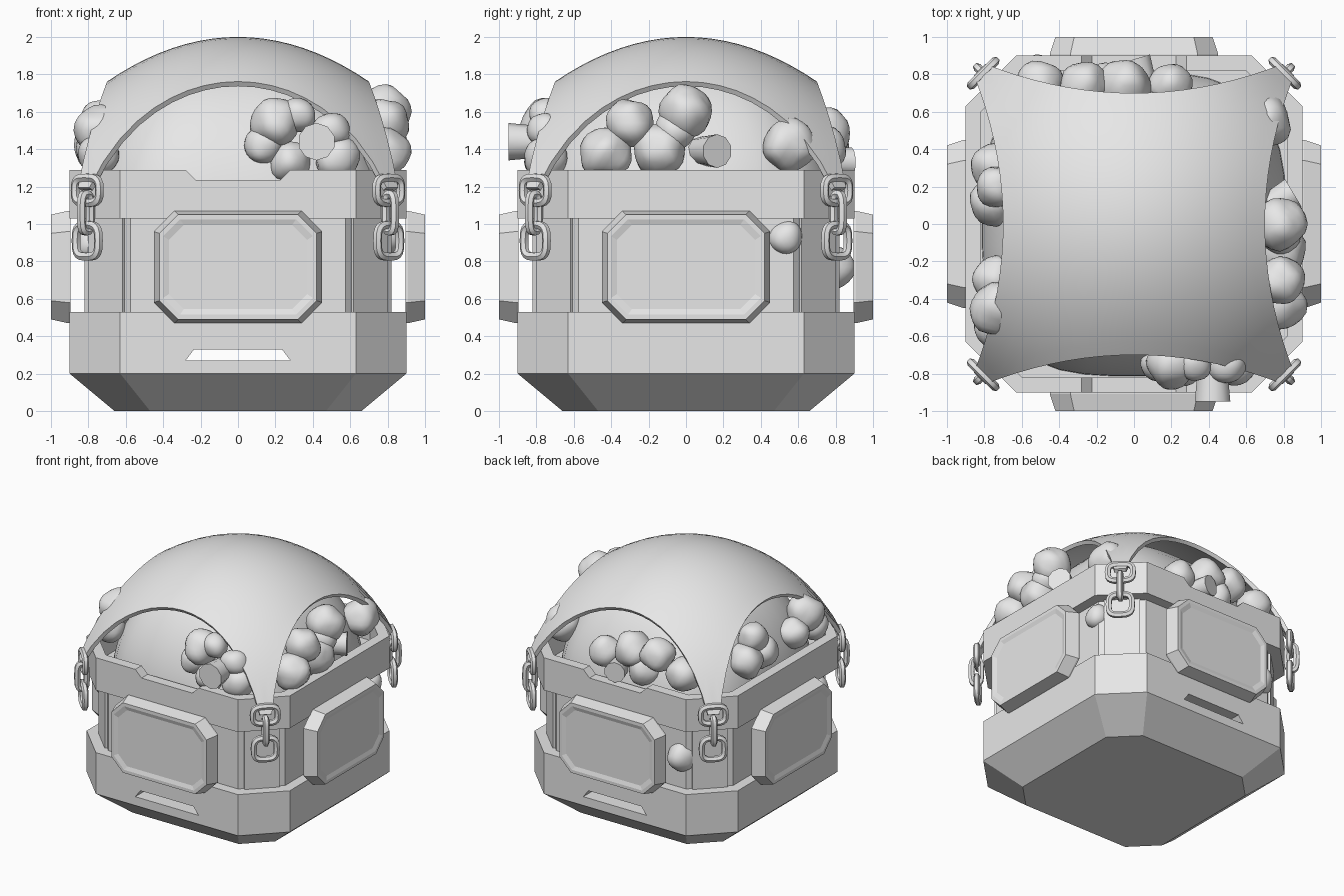
import bpy, bmesh, math
from mathutils import Matrix, Vector, noise

cube = bpy.data.objects.get("Cube")
if cube:
    bpy.data.objects.remove(cube, do_unlink=True)

grey = bpy.data.materials.new("plain grey")
grey.use_nodes = True
grey.diffuse_color = (0.8, 0.8, 0.8, 1)
grey.node_tree.nodes["Principled BSDF"].inputs["Base Color"].default_value = (0.8, 0.8, 0.8, 1)


def finish(bm, name, smooth=None):
    bmesh.ops.recalc_face_normals(bm, faces=bm.faces)
    mesh = bpy.data.meshes.new(name)
    bm.to_mesh(mesh)
    bm.free()
    mesh.materials.append(grey)
    obj = bpy.data.objects.new(name, mesh)
    bpy.context.collection.objects.link(obj)
    if smooth:
        activate(obj)
        bpy.ops.object.shade_smooth_by_angle(angle=math.radians(smooth))
    return obj


def activate(obj):
    bpy.ops.object.select_all(action='DESELECT')
    obj.select_set(True)
    bpy.context.view_layer.objects.active = obj


def turn(k):
    """Quarter turns from the front side."""
    return Matrix.Rotation(k * math.pi / 2, 4, 'Z')


def octagon(hx, hy, c):
    quarter = [(hx, hy - c), (hx - c, hy)]
    half = quarter + [(-x, y) for x, y in reversed(quarter)]
    return half + [(-x, -y) for x, y in half]


def loft(name, rings, matrix=Matrix()):
    """Capped solid through chamfered rectangles (height, half x, half y, chamfer)."""
    bm = bmesh.new()
    loops = [[bm.verts.new((x, y, z)) for x, y in octagon(hx, hy, c)]
             for z, hx, hy, c in rings]
    for a, b in zip(loops, loops[1:]):
        for i in range(8):
            j = (i + 1) % 8
            bm.faces.new((a[i], a[j], b[j], b[i]))
    bm.faces.new(loops[0])
    bm.faces.new(loops[-1])
    bm.transform(matrix)
    return finish(bm, name)


def cut_through(obj, low, high, z0, z1):
    """Cut a trapezoid opening from front to back."""
    bm = bmesh.new()
    outline = [(-low, z0), (low, z0), (high, z1), (-high, z1)]
    face = bm.faces.new([bm.verts.new((x, -2, z)) for x, z in outline])
    new = bmesh.ops.extrude_face_region(bm, geom=[face])["geom"]
    verts = [v for v in new if isinstance(v, bmesh.types.BMVert)]
    bmesh.ops.translate(bm, verts=verts, vec=(0, 4, 0))
    cutter = finish(bm, "cutter")
    cutter.hide_render = True
    mod = obj.modifiers.new("cut", 'BOOLEAN')
    mod.operation, mod.object, mod.solver = 'DIFFERENCE', cutter, 'EXACT'
    activate(obj)
    bpy.ops.object.modifier_apply(modifier="cut")
    bpy.data.objects.remove(cutter, do_unlink=True)


# Crate: tapered base with a slot, recessed wall, rim with a notch
base = loft("crate_base", [(0, .66, .66, .19), (.2, .9, .9, .27), (.53, .9, .9, .27)])
cut_through(base, .28, .235, .27, .33)
loft("crate_wall", [(.5, .82, .82, .245), (1.06, .82, .82, .245)])
rim = loft("crate_rim", [(1.03, .8, .8, .22), (1.03, .9, .9, .27), (1.29, .9, .9, .27),
                         (1.29, .82, .82, .223), (1.1, .82, .82, .223)])
cut_through(rim, .225, .29, 1.235, 1.3)

# Side panels and corner posts
stand = Matrix.Translation((0, 0, .77)) @ Matrix.Rotation(math.pi / 2, 4, 'X')
for k, side in enumerate(("front", "left", "back", "right")):
    loft(side + "_panel", [(.895, .45, .3, .11), (.91, .45, .3, .11), (1, .42, .28, .1),
                           (1, .4, .255, .09), (.99, .37, .225, .08)], turn(k) @ stand)
    bm = bmesh.new()
    bmesh.ops.create_cube(bm, size=1)
    place = Matrix.Translation((0, -.985, .78)) @ Matrix.Diagonal((.26, .04, .51, 1))
    bm.transform(turn(k + .5) @ place)
    finish(bm, "corner_post_" + side)


# Cloth cover: sagging square with concave edges and clipped corners
bm = bmesh.new()
bmesh.ops.create_grid(bm, x_segments=20, y_segments=20, size=1)
for v in bm.verts:
    u, w = v.co.x, v.co.y
    x, y = u * (.7 + .2 * w * w), w * (.7 + .2 * u * u)
    v.co = (x, y, 2 - .486 * (x * x + y * y) - .65 * (x * y) ** 4)
for k in range(4):
    out = turn(k + .5) @ Vector((0, -1, 0))
    bmesh.ops.bisect_plane(bm, geom=bm.verts[:] + bm.edges[:] + bm.faces[:],
                           plane_co=out * 1.167, plane_no=out, clear_outer=True)
cover = finish(bm, "cloth_cover")
if cover.data.polygons[0].normal.z < 0:
    cover.data.flip_normals()
mod = cover.modifiers.new("thickness", 'SOLIDIFY')
mod.thickness, mod.offset = .03, -1
activate(cover)
bpy.ops.object.modifier_apply(modifier="thickness")
bpy.ops.object.shade_smooth_by_angle(angle=math.radians(40))

# Mound under the cover, squarish in plan
bm = bmesh.new()
bmesh.ops.create_uvsphere(bm, u_segments=40, v_segments=20, radius=1)
bmesh.ops.bisect_plane(bm, geom=bm.verts[:] + bm.edges[:] + bm.faces[:],
                       plane_co=(0, 0, 0), plane_no=(0, 0, -1), clear_outer=True)
for v in bm.verts:
    x, y = v.co.xy
    r = (abs(x) ** 3 + abs(y) ** 3) ** (1 / 3)
    s = .82 * math.hypot(x, y) / r if r > 1e-6 else .82
    v.co = (x * s, y * s, 1 + .93 * v.co.z)
finish(bm, "mound", 60)

# Chains: two flat rings joined by an upright link at each corner
def ring(name, half_w, half_h, z, k, upright=False):
    curve = bpy.data.curves.new(name, 'CURVE')
    curve.dimensions = '3D'
    curve.bevel_depth, curve.bevel_resolution = .024, 1
    line = curve.splines.new('POLY')
    line.points.add(19)
    line.use_cyclic_u = True
    for i, p in enumerate(line.points):
        c, s = math.cos(i * math.pi / 10), math.sin(i * math.pi / 10)
        w = half_w * math.copysign(abs(c) ** .6, c)
        h = half_h * math.copysign(abs(s) ** .6, s)
        co = (0, w - 1.15, h + z) if upright else (w, -1.14, h + z)
        p.co = (turn(k + .5) @ Vector(co)).to_4d()
    obj = bpy.data.objects.new(name, curve)
    bpy.context.collection.objects.link(obj)
    curve.materials.append(grey)
    activate(obj)
    bpy.ops.object.convert(target='MESH')
    bpy.ops.object.shade_smooth_by_angle(angle=math.radians(50))


for k in range(4):
    ring("upper_ring", .092, .068, 1.18, k)
    ring("chain_link", .035, .1, 1.06, k, True)
    ring("lower_ring", .085, .085, .91, k)


# Vegetable florets on each side: (along side, height, radius)
def florets(name, k, depth, lobes):
    bm = bmesh.new()
    for t, z, r in lobes:
        new = bmesh.ops.create_icosphere(bm, subdivisions=3, radius=r)["verts"]
        spot = turn(k) @ Vector((t, -depth, z))
        for v in new:
            v.co = spot + v.co * (1 + .16 * noise.noise((v.co + spot) * 9))
    finish(bm, name, 80)


def stem(name, k, t, z, r, tip, lean):
    bm = bmesh.new()
    bmesh.ops.create_cone(bm, cap_ends=True, segments=10, radius1=r * .75, radius2=r, depth=.26)
    aim = Vector((lean, -1, 0)).to_track_quat('Z', 'Y').to_matrix().to_4x4()
    bm.transform(turn(k) @ Matrix.Translation((t, .12 - tip, z)) @ aim)
    finish(bm, name, 50)


florets("front_florets", 0, .75, [(.2, 1.54, .13), (.14, 1.42, .1), (.32, 1.58, .09),
                                  (.28, 1.33, .11), (.5, 1.5, .1), (.53, 1.35, .12)])
florets("left_florets", 1, .78, [(-.3, 1.54, .13), (-.43, 1.38, .14), (0, 1.6, .14),
                                 (-.14, 1.4, .14), (-.06, 1.5, .11)])
florets("left_small_floret", 1, .7, [(.55, 1.42, .14)])
florets("back_florets", 2, .74, [(.5, 1.4, .13), (.27, 1.5, .13), (.05, 1.48, .14),
                                 (-.2, 1.4, .12), (.15, 1.35, .12)])
florets("right_florets", 3, .74, [(-.3, 1.4, .13), (-.12, 1.42, .13), (-.2, 1.55, .11),
                                  (.45, 1.5, .14), (.3, 1.4, .12), (.55, 1.37, .11)])
stem("front_stem", 0, .42, 1.44, .1, .94, 0)
stem("left_stem", 1, .1, 1.39, .09, .86, .6)
stem("back_stem", 2, -.05, 1.33, .08, .88, .3)

# Florets poking through the crate wall
for k, t, z, r in ((1, .53, .93, .09), (2, .52, .77, .11), (3, .52, .89, .09)):
    florets("wall_floret", k, .79, [(t, z, r)])
